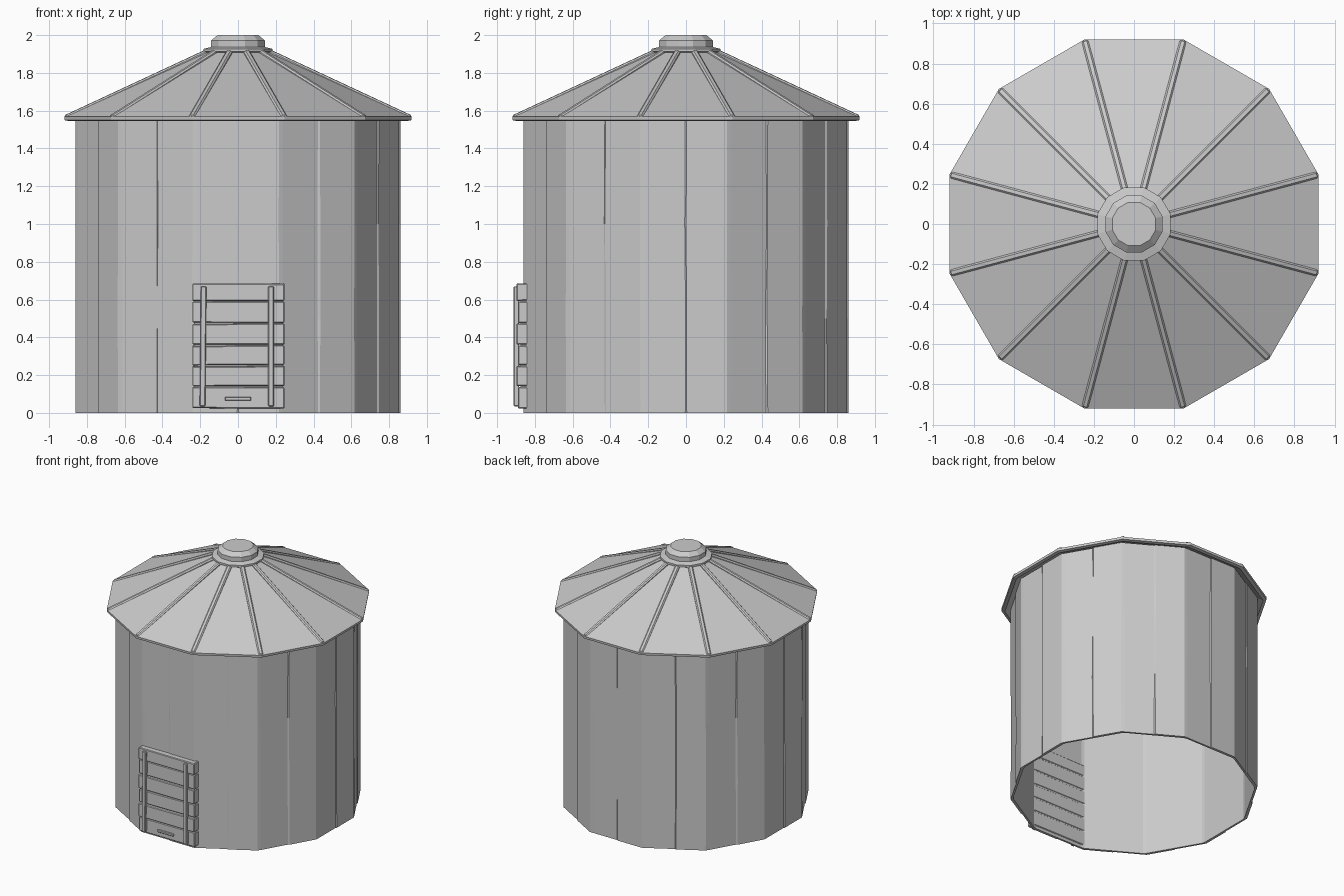
import bpy, bmesh, math, random
from mathutils import Matrix, Vector

random.seed(4)
if "Cube" in bpy.data.objects:
    bpy.data.objects.remove(bpy.data.objects["Cube"], do_unlink=True)

SIDES = 12
STEP = math.tau / SIDES
HALF = STEP / 2

metal = bpy.data.materials.new("galvanised grey")
metal.use_nodes = True
GREY = (0.6, 0.6, 0.6, 1)
metal.diffuse_color = GREY
metal.node_tree.nodes["Principled BSDF"].inputs["Base Color"].default_value = GREY


def finish(name, bm):
    bmesh.ops.recalc_face_normals(bm, faces=bm.faces)
    mesh = bpy.data.meshes.new(name)
    bm.to_mesh(mesh)
    bm.free()
    mesh.materials.append(metal)
    obj = bpy.data.objects.new(name, mesh)
    bpy.context.collection.objects.link(obj)
    return obj


def loft(name, rings, close_loop=False, cap_ends=False):
    """Skin a list of equal-length point rings."""
    bm = bmesh.new()
    rows = [[bm.verts.new(p) for p in ring] for ring in rings]
    pairs = list(zip(rows, rows[1:]))
    if close_loop:
        pairs.append((rows[-1], rows[0]))
    for low, high in pairs:
        for i in range(len(low)):
            j = (i + 1) % len(low)
            bm.faces.new((low[i], low[j], high[j], high[i]))
    if cap_ends:
        bm.faces.new(rows[0])
        bm.faces.new(rows[-1])
    return finish(name, bm)


def polygon(apothem, z):
    r = apothem / math.cos(HALF)
    return [(r * math.cos(HALF + i * STEP), r * math.sin(HALF + i * STEP), z)
            for i in range(SIDES)]


def box(name, size, centre, bevel=0.0, turn=None, wobble=0.0):
    bm = bmesh.new()
    bmesh.ops.create_cube(bm, size=1)
    bmesh.ops.scale(bm, vec=size, verts=bm.verts)
    for v in bm.verts:
        v.co.z += random.uniform(-wobble, wobble)
    if bevel:
        bmesh.ops.bevel(bm, geom=bm.edges[:], offset=bevel, segments=1, affect='EDGES')
    matrix = Matrix.Translation(centre) @ (turn or Matrix.Identity(4))
    bmesh.ops.transform(bm, matrix=matrix, verts=bm.verts)
    return finish(name, bm)


# Wall: each side is two overlapping sheets with folded corners
def wall_ring(apothem, z, lap, jitter):
    width = apothem * math.tan(HALF)
    section = [(-width + 0.012, 0), (-0.004, 0), (0.004, lap), (width - 0.012, lap)]
    points = []
    for i in range(SIDES):
        turn = Matrix.Rotation(i * STEP, 3, 'Z')
        for along, out in section:
            shift = random.uniform(-jitter, jitter)
            points.append(turn @ Vector((along + shift, -apothem - out, z)))
    return points


heights = (0, 0.5, 1.0, 1.56)
outer = [wall_ring(0.853, z, 0.006, 0.004 if 0 < z < 1.5 else 0) for z in heights]
inner = [wall_ring(0.838, z, 0, 0) for z in reversed(heights)]
loft("wall", outer + inner, close_loop=True)

# Roof shell with a thin folded eave
roof_profile = [(0.895, 1.545), (0.918, 1.55), (0.92, 1.568), (0.14, 1.922), (0.14, 1.9)]
loft("roof", [polygon(a, z) for a, z in roof_profile], close_loop=True)

# Raised seams along the roof ridges
k = 1 / math.cos(HALF)
eave, crown = Vector((0.945, 0, 1.563)), Vector((0.15 * k, 0, 1.918))
run = eave - crown
for i in range(SIDES):
    spin = Matrix.Rotation(HALF + i * STEP, 4, 'Z')
    tilt = Matrix.Rotation(math.atan2(-run.z, run.x), 4, 'Y')
    box("roof_seam", (run.length, 0.034, 0.026), spin @ ((eave + crown) / 2),
        bevel=0.008, turn=spin @ tilt)

# Vent cap
loft("cap_collar", [polygon(a, z) for a, z in
     [(0.16, 1.9), (0.183, 1.912), (0.183, 1.927), (0.14, 1.938)]], cap_ends=True)
loft("vent_cap", [polygon(a, z) for a, z in
     [(0.142, 1.93), (0.142, 1.972), (0.108, 2.0)]], cap_ends=True)

# Plank door, showing on both sides of the wall
seams = (0.02, 0.14, 0.25, 0.36, 0.475, 0.592, 0.688)
for i, (low, high) in enumerate(zip(seams, seams[1:])):
    front = -0.898 if i % 2 else -0.89
    box("door_plank", (0.488, -0.832 - front, high - low - 0.008),
        (0.002, (front - 0.832) / 2, (low + high) / 2), bevel=0.005, wobble=0.003)
box("door_backing", (0.47, 0.04, 0.65), (0.002, -0.855, 0.353))

# Door straps and handle
for x in (-0.185, 0.175):
    box("door_strap", (0.03, 0.028, 0.635), (x, -0.898, 0.352), bevel=0.004,
        turn=Matrix.Rotation(random.uniform(-0.01, 0.01), 4, 'Y'))
box("door_handle", (0.14, 0.016, 0.018), (0, -0.9, 0.075), bevel=0.003)
